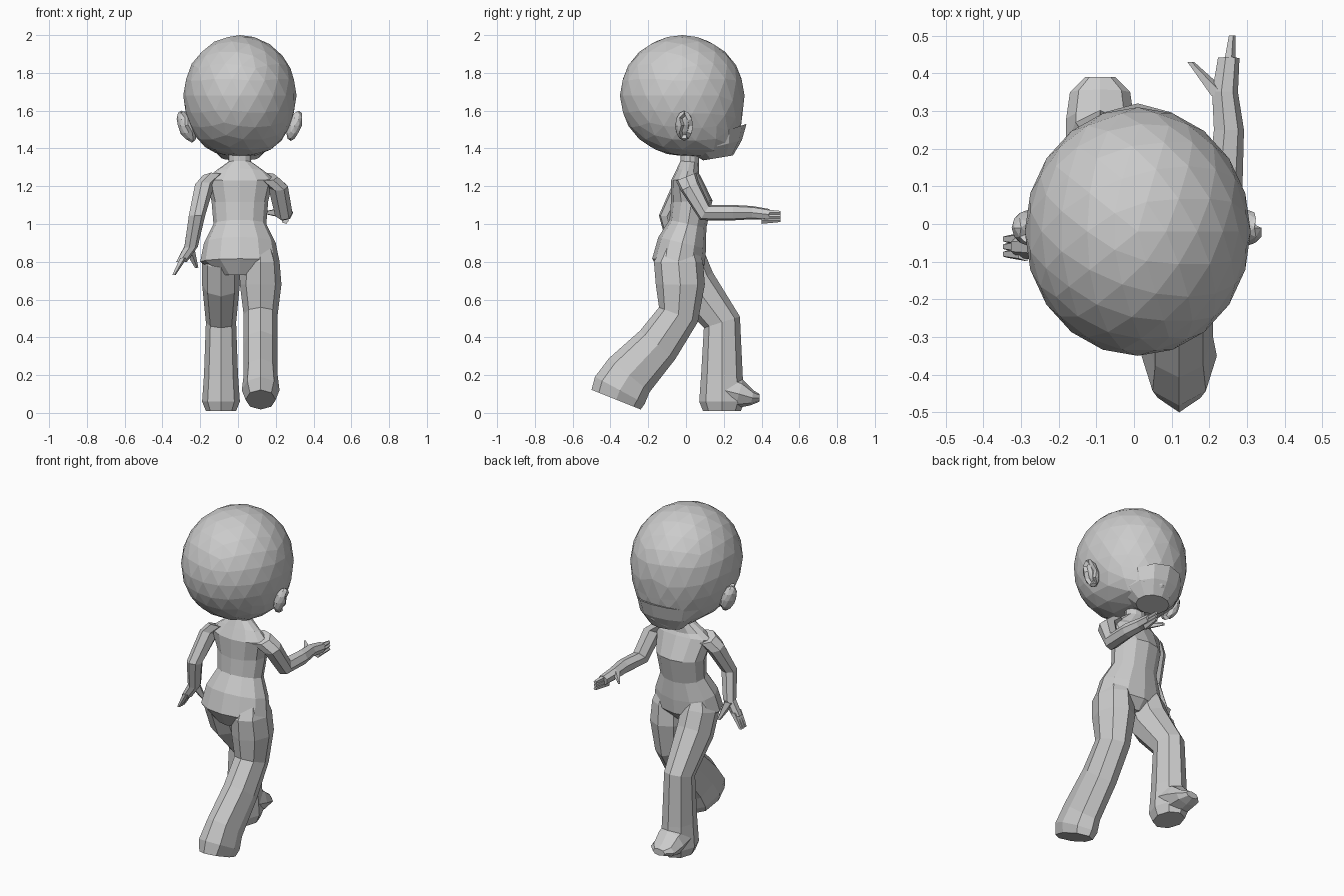
import bpy
import bmesh
from math import sin, cos, pi, atan2
from mathutils import Vector

default = bpy.data.objects.get("Cube")
if default:
    bpy.data.objects.remove(default, do_unlink=True)

# One plain grey for the whole figure
color = (0.6, 0.6, 0.6, 1)
grey = bpy.data.materials.new("plain_grey")
grey.use_nodes = True
grey.diffuse_color = color
grey.node_tree.nodes["Principled BSDF"].inputs["Base Color"].default_value = color


def finish(name, bm):
    """Turn a bmesh into a flat shaded grey object."""
    bmesh.ops.recalc_face_normals(bm, faces=bm.faces[:])
    mesh = bpy.data.meshes.new(name)
    bm.to_mesh(mesh)
    bm.free()
    mesh.materials.append(grey)
    obj = bpy.data.objects.new(name, mesh)
    bpy.context.scene.collection.objects.link(obj)


def skin(name, path, widths, depths, sides=8):
    """Skin elliptical rings along a path, each ring square to its direction."""
    bm = bmesh.new()
    points = [Vector(p) for p in path]
    rings = []
    for i, center in enumerate(points):
        before = points[max(i - 1, 0)]
        after = points[min(i + 1, len(points) - 1)]
        heading = after - before
        tilt = atan2(heading.y, -heading.z)
        ring = []
        for step in range(sides):
            angle = 2 * pi * step / sides
            across = widths[i] * cos(angle)
            along = depths[i] * sin(angle)
            offset = Vector((across, along * cos(tilt), along * sin(tilt)))
            ring.append(bm.verts.new(center + offset))
        rings.append(ring)
    for upper, lower in zip(rings, rings[1:]):
        for i in range(sides):
            j = (i + 1) % sides
            bm.faces.new((upper[i], upper[j], lower[j], lower[i]))
    bm.faces.new(rings[0])
    bm.faces.new(rings[-1])
    finish(name, bm)


def column(name, x, rows, sides=8):
    """Skin rows of y, z, width and depth that share one x."""
    path = [(x, y, z) for y, z, width, depth in rows]
    widths = [row[2] for row in rows]
    depths = [row[3] for row in rows]
    skin(name, path, widths, depths, sides)


def taper(name, path, start, end, sides=7):
    """Skin a round tube whose radius runs evenly from start to end."""
    last = len(path) - 1
    radii = [start + (end - start) * i / last for i in range(last + 1)]
    skin(name, path, radii, radii, sides)


def fingers(prefix, root, tip, spread):
    """Three slim fingers side by side along the spread direction."""
    for i, label in enumerate(("first", "middle", "last")):
        shift = Vector(spread) * (i - 1)
        path = [Vector(root) + shift, Vector(tip) + shift]
        taper(f"{prefix}_{label}_finger", path, 0.02, 0.01, sides=5)


# Head: faceted ball, fuller at the jaw and pushed towards the face
bm = bmesh.new()
bmesh.ops.create_icosphere(bm, subdivisions=3, radius=1)
for vert in bm.verts:
    x, y, z = vert.co
    if z < 0:
        x *= 1 + z ** 4 / 3
        if y > 0:
            y *= 1 + 1.2 * z ** 4
            z -= y / 9
    vert.co = (0.01 + 0.3 * x, 0.33 * y - 0.02, 1.68 + 0.32 * z)
finish("head", bm)

# Jaw with a lip standing out under the face
column("jaw", 0.01, [
    (0.14, 1.47, 0.18, 0.19),
    (0.16, 1.41, 0.16, 0.14),
    (0.17, 1.35, 0.1, 0.08),
], sides=12)

# Ears: narrow at the lobe, hollowed on the outward faces
for side, label in ((1, "left"), (-1, "right")):
    bm = bmesh.new()
    bmesh.ops.create_icosphere(bm, subdivisions=2, radius=0.08)
    for vert in bm.verts:
        x, y, z = vert.co
        vert.co = (0.01 + side * (0.29 + x / 2 + z / 4), 0.6 * y - 0.01, 1.52 + z)
    bmesh.ops.recalc_face_normals(bm, faces=bm.faces[:])
    hollow = [face for face in bm.faces
              if face.normal.dot(Vector((side, 0.5, 0))) > 0.6]
    bmesh.ops.inset_region(bm, faces=hollow, thickness=0.01, depth=-0.02)
    finish(label + "_ear", bm)

# Neck, shoulders, chest, waist and hips
column("torso", 0.01, [
    (0.02, 1.42, 0.06, 0.05),
    (0.02, 1.33, 0.06, 0.05),
    (0.01, 1.28, 0.13, 0.06),
    (0, 1.24, 0.18, 0.08),
    (0.03, 1.12, 0.15, 0.11),
    (0.01, 1, 0.14, 0.1),
    (-0.02, 0.9, 0.19, 0.13),
    (-0.04, 0.8, 0.21, 0.14),
    (-0.04, 0.73, 0.11, 0.09),
], sides=12)

# Trailing leg, flared down to a lifted heel
column("left_leg", 0.12, [
    (-0.03, 0.9, 0.06, 0.08),
    (-0.04, 0.8, 0.1, 0.13),
    (-0.03, 0.68, 0.11, 0.13),
    (-0.04, 0.52, 0.09, 0.11),
    (-0.15, 0.36, 0.09, 0.12),
    (-0.3, 0.2, 0.09, 0.14),
    (-0.35, 0.12, 0.1, 0.15),
    (-0.37, 0.07, 0.08, 0.14),
])

# Leading leg with a flared hem, and its toe reaching forward
column("right_leg", -0.09, [
    (-0.02, 0.9, 0.06, 0.08),
    (-0.01, 0.8, 0.1, 0.12),
    (0.04, 0.68, 0.1, 0.12),
    (0.19, 0.48, 0.08, 0.1),
    (0.19, 0.2, 0.09, 0.11),
    (0.19, 0.06, 0.1, 0.12),
    (0.19, 0.01, 0.08, 0.1),
])
column("right_toe", -0.09, [
    (0.2, 0.12, 0.09, 0.09),
    (0.28, 0.1, 0.09, 0.08),
    (0.35, 0.08, 0.08, 0.04),
    (0.39, 0.08, 0.04, 0.02),
])

# Left arm, bent with the forearm reaching forward
taper("left_arm", [
    (0.15, 0, 1.25),
    (0.21, 0.02, 1.2),
    (0.24, 0.1, 1.06),
    (0.25, 0.25, 1.06),
    (0.24, 0.35, 1.06),
    (0.25, 0.44, 1.05),
], 0.06, 0.03)
fingers("left", (0.25, 0.4, 1.04), (0.26, 0.5, 1.04), (0, 0, 0.02))
taper("left_thumb", [(0.23, 0.34, 1.06), (0.15, 0.43, 1.06)], 0.03, 0.01, sides=5)

# Right arm, hanging and swung slightly back
taper("right_arm", [
    (-0.13, 0, 1.25),
    (-0.18, -0.02, 1.2),
    (-0.22, -0.1, 1.04),
    (-0.25, -0.06, 0.88),
    (-0.3, -0.06, 0.8),
], 0.06, 0.03)
fingers("right", (-0.29, -0.06, 0.82), (-0.34, -0.06, 0.73), (0, 0.02, 0))
taper("right_thumb", [(-0.26, -0.04, 0.87), (-0.22, 0, 0.77)], 0.03, 0.01, sides=5)
